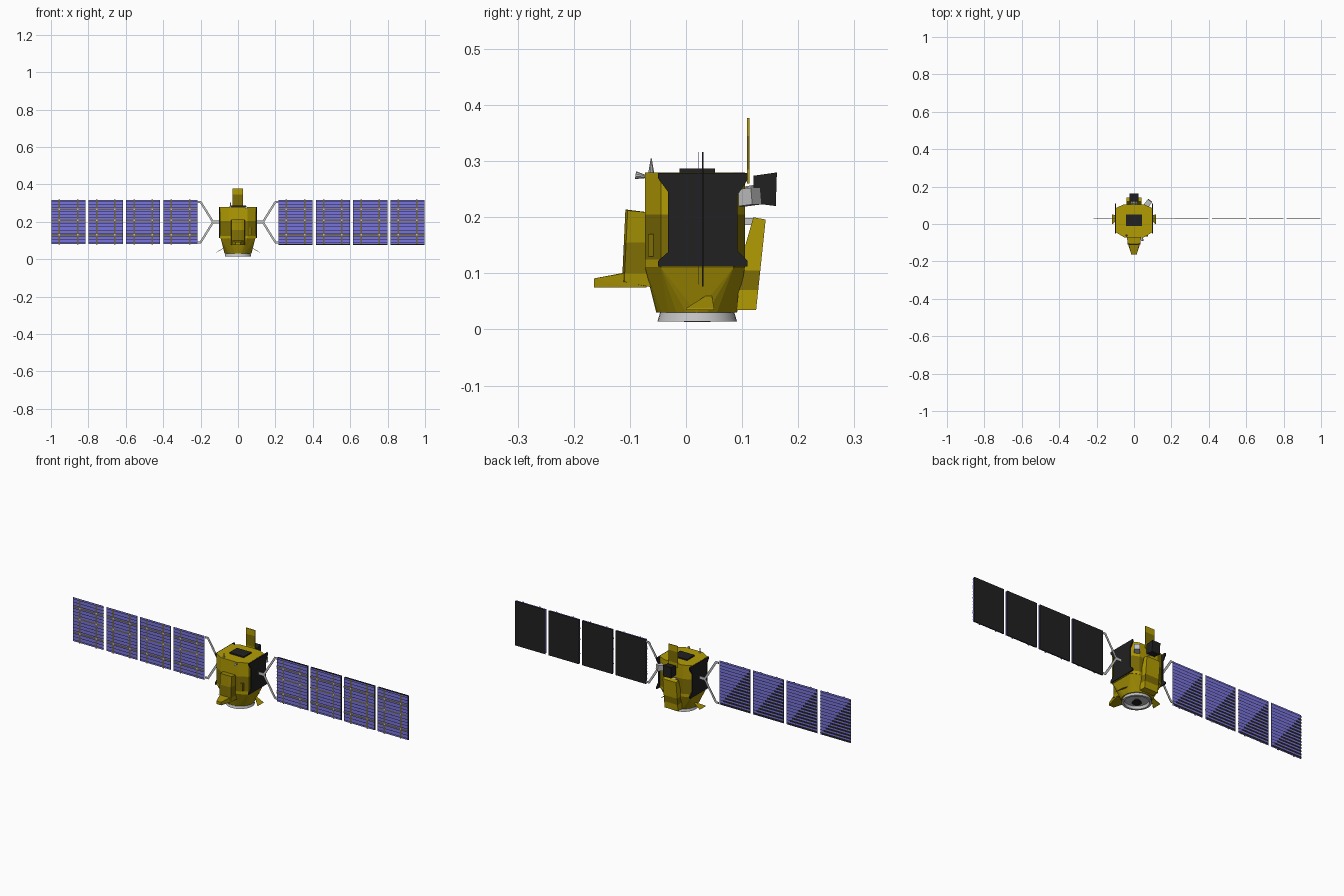
import bpy, bmesh, math
from mathutils import Vector, Matrix

cube = bpy.data.objects.get("Cube")
if cube:
    bpy.data.objects.remove(cube, do_unlink=True)


def material(name, r, g, b):
    m = bpy.data.materials.new(name)
    m.use_nodes = True
    m.diffuse_color = (r, g, b, 1)
    m.node_tree.nodes["Principled BSDF"].inputs["Base Color"].default_value = (r, g, b, 1)
    return m


GOLD = material("gold_foil", 0.45, 0.335, 0.001)
MID_GOLD = material("mid_gold_foil", 0.35, 0.26, 0.001)
DARK_GOLD = material("dark_gold_foil", 0.21, 0.155, 0.001)
BLACK = material("black", 0.015, 0.015, 0.015)
BLUE = material("cell_blue", 0.19, 0.175, 0.74)
SILVER = material("silver", 0.55, 0.55, 0.55)
BRONZE = material("bronze_trim", 0.16, 0.125, 0.04)


def finish(name, bm, mat, smooth=False):
    bmesh.ops.recalc_face_normals(bm, faces=bm.faces)
    me = bpy.data.meshes.new(name)
    bm.to_mesh(me)
    bm.free()
    ob = bpy.data.objects.new(name, me)
    bpy.context.collection.objects.link(ob)
    me.materials.append(mat)
    if smooth:
        bpy.ops.object.select_all(action='DESELECT')
        ob.select_set(True)
        bpy.context.view_layer.objects.active = ob
        bpy.ops.object.shade_smooth_by_angle(angle=math.radians(35))
    return ob


def dark_band(ob, z0, z1):
    """Cut a part at two heights and darken the foil between them."""
    bm = bmesh.new()
    bm.from_mesh(ob.data)
    for z in (z0, z1):
        bmesh.ops.bisect_plane(bm, geom=bm.verts[:] + bm.edges[:] + bm.faces[:],
                               plane_co=(0, 0, z), plane_no=(0, 0, 1))
    for f in bm.faces:
        f.material_index = int(z0 < f.calc_center_median().z < z1)
    bm.to_mesh(ob.data)
    bm.free()
    ob.data.materials.append(DARK_GOLD)


def box(name, mat, x0, x1, y0, y1, z0, z1):
    bm = bmesh.new()
    size = Matrix.Diagonal((x1 - x0, y1 - y0, z1 - z0, 1))
    mid = Matrix.Translation(((x0 + x1) / 2, (y0 + y1) / 2, (z0 + z1) / 2))
    bmesh.ops.create_cube(bm, size=1, matrix=mid @ size)
    return finish(name, bm, mat)


def side_prism(name, outline, x0, x1, mat):
    """Extrude a (y, z) outline along x."""
    bm = bmesh.new()
    f = bm.faces.new([bm.verts.new((x0, y, z)) for y, z in outline])
    new = bmesh.ops.extrude_face_region(bm, geom=[f])["geom"]
    bmesh.ops.translate(bm, vec=(x1 - x0, 0, 0),
                        verts=[v for v in new if isinstance(v, bmesh.types.BMVert)])
    return finish(name, bm, mat)


def hull(name, points, mat):
    bm = bmesh.new()
    verts = [bm.verts.new(p) for p in points]
    bmesh.ops.convex_hull(bm, input=verts)
    bmesh.ops.dissolve_limit(bm, angle_limit=0.02, verts=bm.verts, edges=bm.edges)
    return finish(name, bm, mat)


def rod(name, a, b, r0, r1, mat, sides=10):
    a, b = Vector(a), Vector(b)
    bm = bmesh.new()
    turn = (b - a).to_track_quat('Z', 'Y').to_matrix().to_4x4()
    bmesh.ops.create_cone(bm, cap_ends=True, segments=sides, radius1=r0, radius2=r1,
                          depth=(b - a).length, matrix=Matrix.Translation((a + b) / 2) @ turn)
    return finish(name, bm, mat, True)


def strut(name, x0, z0, x1, z1, width):
    """Flat bar lying in the plane of the wings."""
    side = Vector((z0 - z1, 0, x1 - x0)).normalized() * width / 2
    ends = [Vector((x0, 0.03, z0)), Vector((x1, 0.03, z1))]
    return hull(name, [p + q * side + Vector((0, d, 0)) for p in ends for q in (-1, 1)
                       for d in (-0.0014, 0.0014)], SILVER)


# Main body: eight-sided block with a tapering lower shell
octagon = [(-0.05, -0.073), (0.05, -0.073), (0.097, -0.045), (0.097, 0.085),
           (0.055, 0.105), (-0.055, 0.105), (-0.097, 0.085), (-0.097, -0.045)]
dark_band(hull("body", [(x, y, z) for x, y in octagon for z in (0.11, 0.28)], GOLD), 0.125, 0.205)
circle = [(0.072 * math.cos(i * math.pi / 12), 0.019 + 0.072 * math.sin(i * math.pi / 12))
          for i in range(24)]
hull("lower_shell", [(x * 0.95, y, 0.111) for x, y in octagon] + [(x, y, 0.03) for x, y in circle], MID_GOLD)

# Launch ring, open underneath
bm = bmesh.new()
loops = []
for r, z in ((0.066, 0.031), (0.071, 0.014), (0.06, 0.014), (0.056, 0.028)):
    loops.append([bm.verts.new((r * math.cos(i * math.pi / 16), 0.02 + r * math.sin(i * math.pi / 16), z))
                  for i in range(32)])
for lo, hi in zip(loops, loops[1:]):
    for i in range(32):
        j = (i + 1) % 32
        bm.faces.new((lo[i], lo[j], hi[j], hi[i]))
bm.faces.new(loops[-1])
finish("launch_ring", bm, SILVER, True)
rod("thruster", (0, 0.02, 0.03), (0, 0.02, 0.013), 0.01, 0.024, BLACK, 16)

# Top hatch and upright antenna plate
box("top_hatch", BLACK, -0.043, 0.043, -0.012, 0.052, 0.279, 0.287)
dark_band(box("upright_antenna", GOLD, -0.03, 0.026, 0.109, 0.113, 0.26, 0.377), 0.285, 0.345)

# Front instrument column with its forward-pointing baffle
column = hull("front_column", [(x * s, y, z) for s in (-1, 1) for x, y, z in
     ((0.038, -0.06, 0.075), (0.038, -0.06, 0.208), (0.034, -0.104, 0.212),
      (0.034, -0.11, 0.085), (0.02, -0.108, 0.214), (0.02, -0.114, 0.085))], MID_GOLD)
dark_band(column, 0.1, 0.155)
hull("front_baffle", [(x * s, y, z) for s in (-1, 1) for x, y, z in
     ((0.034, -0.07, 0.075), (0.034, -0.09, 0.105), (0.03, -0.11, 0.1),
      (0.014, -0.164, 0.075), (0.014, -0.164, 0.091), (0.034, -0.1, 0.075))], MID_GOLD)
box("front_box", DARK_GOLD, 0.045, 0.075, -0.068, -0.05, 0.13, 0.17)
rod("front_horn", (0.045, -0.068, 0.272), (0.045, -0.09, 0.275), 0.002, 0.007, SILVER)
rod("top_horn", (-0.04, -0.062, 0.28), (-0.04, -0.062, 0.305), 0.005, 0.001, SILVER)

# Rear shell and star trackers
shell = side_prism("rear_shell", [(0.09, 0.035), (0.125, 0.035), (0.142, 0.196), (0.12, 0.2), (0.1, 0.13)],
                   -0.04, 0.04, GOLD)
dark_band(shell, 0.07, 0.105)
box("rear_bracket", SILVER, -0.02, 0.02, 0.104, 0.124, 0.186, 0.199)
rod("rear_mount", (0, 0.095, 0.24), (0, 0.135, 0.247), 0.013, 0.013, SILVER)
side_prism("rear_tracker", [(0.12, 0.225), (0.16, 0.22), (0.162, 0.28), (0.12, 0.274)],
           -0.024, 0.024, BLACK)
tracker = box("side_tracker", SILVER, -0.014, 0.014, -0.018, 0.018, -0.015, 0.015)
tracker.location = (0.075, 0.111, 0.236)
tracker.rotation_euler = (0.1, 0, -0.65)

# Black side radiators, fins and panel yokes
waist = [(-0.05, 0.112), (-0.05, 0.122), (-0.032, 0.138), (-0.032, 0.245), (-0.05, 0.27), (-0.05, 0.279),
         (0.11, 0.279), (0.11, 0.267), (0.092, 0.24), (0.092, 0.14), (0.11, 0.122), (0.11, 0.112)]
for side, s in (("left", 1), ("right", -1)):
    side_prism(side + "_radiator", waist, s * 0.096, s * 0.102, BLACK)
    hull(side + "_fin", [(s * x, y, z) for x, y, z in
         ((0.068, 0.045, 0.066), (0.115, 0.0, 0.038), (0.115, 0.05, 0.038),
          (0.068, 0.042, 0.063), (0.117, 0.0, 0.035), (0.117, 0.05, 0.035))], MID_GOLD)
    strut(side + "_arm", s * 0.1, 0.198, s * 0.138, 0.198, 0.016)
    for end, z in (("upper", 0.306), ("lower", 0.09)):
        strut(side + "_yoke_" + end, s * 0.133, 0.198, s * 0.2, z, 0.011)
        strut(side + "_hinge_" + end, s * 0.197, z, s * 0.217, z, 0.01)

# Solar wings: thin cell sheets with flat dark rows, trim bars and clamps
Z0, Z1 = 0.08, 0.316
ROWS = 14
PITCH = (Z1 - Z0) / ROWS
Y = 0.022


def add_plate(bm, x0, x1, z0, z1, y):
    bm.faces.new([bm.verts.new(p) for p in ((x0, y, z0), (x1, y, z0), (x1, y, z1), (x0, y, z1))])


for side, s in (("left", 1), ("right", -1)):
    rows, bars, clamps = bmesh.new(), bmesh.new(), bmesh.new()
    for i in range(4):
        a = 0.216 + i * 0.2
        b = a + 0.182
        x0, x1 = sorted((s * a, s * b))
        box(f"{side}_cell_sheet_{i + 1}", BLUE, x0, x1, Y - 0.0005, Y + 0.0005, Z0, Z1)
        if s > 0:
            # Only this wing carries stiff backing plates
            box(f"{side}_backing_{i + 1}", BLACK, x0, x1, 0.0285, 0.0315, Z0 - 0.003, Z1)
        for k in range(ROWS):
            z = Z0 + (k + 0.5) * PITCH
            add_plate(rows, x0, x1, z - 0.0014, z + 0.0014, Y - 0.0011)
            if s < 0:
                # The rear of this wing is dark below a diagonal
                add_plate(rows, x0, x1, z - 0.0014, z + 0.0014, Y + 0.0011)
                add_plate(rows, x0, x1 - (x1 - x0) * (k + 0.5) / ROWS, z - 0.006, z + 0.004, Y + 0.0015)
        for u in (x0 + 0.042, x1 - 0.042):
            add_plate(bars, u - 0.004, u + 0.004, Z0 - 0.002, Z1 + 0.002, Y - 0.003)
        for z in (0.13, 0.208, 0.266):
            add_plate(bars, x0, x1, z - 0.0035, z + 0.0035, Y - 0.002)
            for u in (x0 + 0.042, x1 - 0.042):
                add_plate(clamps, u - 0.004, u + 0.004, z - 0.004, z + 0.004, Y - 0.004)
    finish(side + "_wing_rows", rows, BLACK)
    finish(side + "_wing_bars", bars, BRONZE)
    finish(side + "_wing_clamps", clamps, SILVER)
